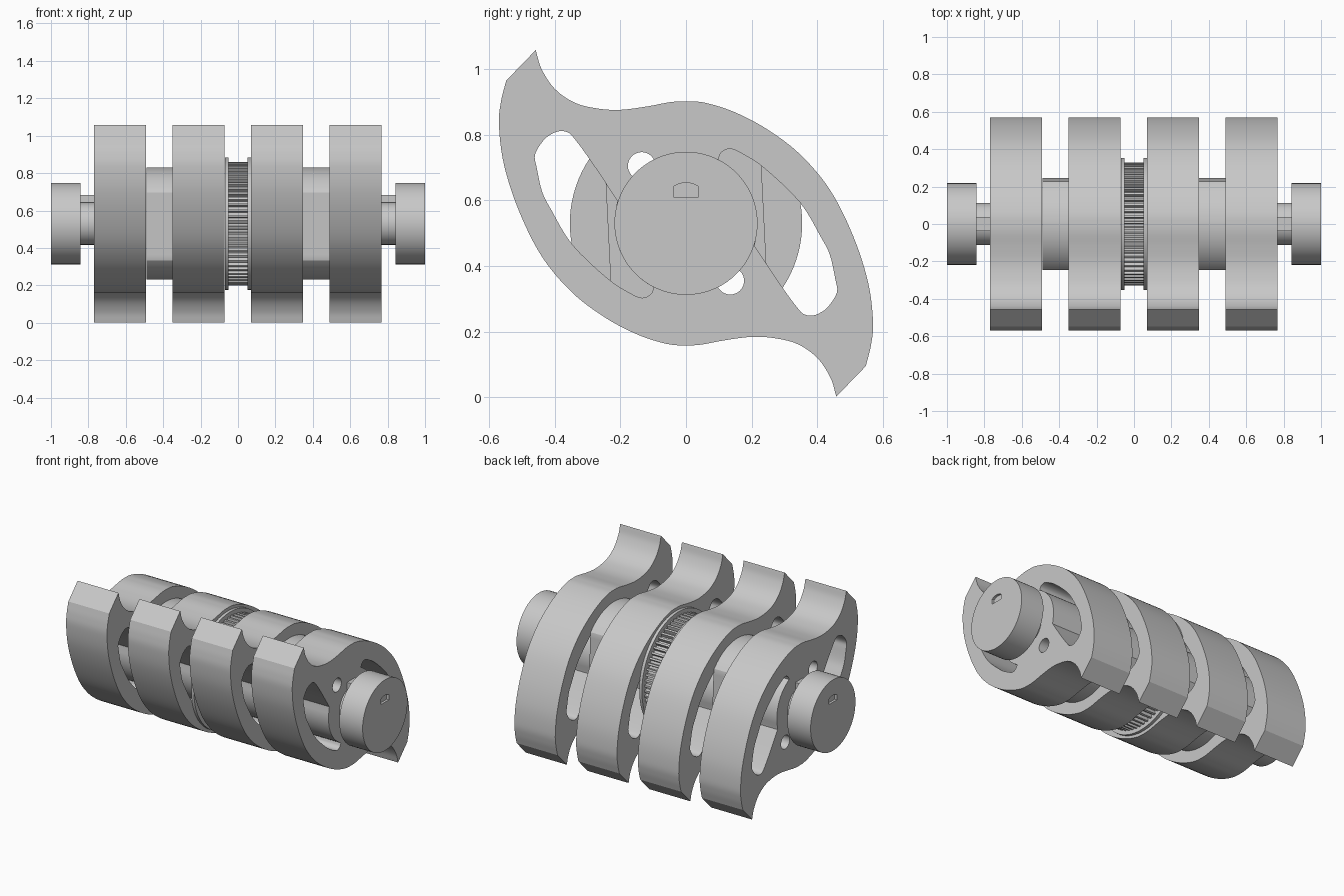
import bpy, bmesh
from math import sin, cos, pi, radians
from mathutils import Vector, Matrix

cube = bpy.data.objects.get("Cube")
if cube:
    bpy.data.objects.remove(cube, do_unlink=True)

AXIS_Z = 0.53
GREY = (0.58, 0.58, 0.58, 1)
steel = bpy.data.materials.new("plain grey metal")
steel.use_nodes = True
steel.diffuse_color = GREY
steel.node_tree.nodes["Principled BSDF"].inputs["Base Color"].default_value = GREY


def circle(r, n=72, cy=0, cz=0):
    return [(cy + r * cos(2 * pi * i / n), cz + r * sin(2 * pi * i / n)) for i in range(n)]


def half_turn(points):
    return [(-y, -z) for y, z in points]


def smooth_path(points, steps=6):
    """Catmull-Rom curve through the points, ends included."""
    p = [Vector(q) for q in points]
    p = [2 * p[0] - p[1]] + p + [2 * p[-1] - p[-2]]
    out = []
    for a, b, c, d in zip(p, p[1:], p[2:], p[3:]):
        for i in range(steps):
            t = i / steps
            out.append(tuple(0.5 * (2 * b + (c - a) * t + (2 * a - 5 * b + 4 * c - d) * t ** 2
                                    + (3 * b - a - 3 * c + d) * t ** 3)))
    return out + [tuple(p[-2])]


def plate(name, x0, x1, loops):
    """Extrude outlines given in (y, z) about the axis from x0 to x1; inner loops become holes."""
    curve = bpy.data.curves.new(name, 'CURVE')
    curve.dimensions = '2D'
    curve.fill_mode = 'BOTH'
    curve.extrude = (x1 - x0) / 2
    for loop in loops:
        spline = curve.splines.new('POLY')
        spline.points.add(len(loop) - 1)
        for point, (y, z) in zip(spline.points, loop):
            point.co = (y, z, 0, 1)
        spline.use_cyclic_u = True
    helper = bpy.data.objects.new(name + " helper", curve)
    bpy.context.collection.objects.link(helper)
    bpy.context.view_layer.update()
    graph = bpy.context.evaluated_depsgraph_get()
    mesh = bpy.data.meshes.new_from_object(helper.evaluated_get(graph))
    bpy.data.objects.remove(helper, do_unlink=True)
    # lay the outline in the yz plane
    turn = Matrix(((0, 0, 1, (x0 + x1) / 2), (1, 0, 0, 0), (0, 1, 0, AXIS_Z), (0, 0, 0, 1)))
    bm = bmesh.new()
    bm.from_mesh(mesh)
    bm.transform(turn)
    bmesh.ops.remove_doubles(bm, verts=bm.verts, dist=1e-5)
    bmesh.ops.recalc_face_normals(bm, faces=bm.faces)
    bm.to_mesh(mesh)
    bm.free()
    mesh.name = name
    mesh.materials.clear()
    mesh.materials.append(steel)
    obj = bpy.data.objects.new(name, mesh)
    bpy.context.collection.objects.link(obj)
    bpy.ops.object.select_all(action='DESELECT')
    obj.select_set(True)
    bpy.context.view_layer.objects.active = obj
    bpy.ops.object.shade_smooth_by_angle(angle=radians(25))
    return obj


# Outlines relative to the axis
blade_half = smooth_path([
    (-.458, .528), (-.44, .47), (-.40, .41), (-.34, .368), (-.27, .35), (-.2, .346),
    (-.12, .356), (-.05, .369), (0, .372), (.06, .367), (.15, .338), (.25, .285),
    (.35, .208), (.44, .1), (.51, -.04), (.555, -.18), (.57, -.3), (.564, -.37), (.548, -.435)])
blade_outline = blade_half + half_turn(blade_half)

window_outer = smooth_path([
    (-.098, -.195), (-.108, -.216), (-.135, -.227), (-.175, -.21), (-.24, -.167),
    (-.347, -.064), (-.41, .04), (-.438, .095), (-.455, .17), (-.46, .21), (-.435, .252),
    (-.41, .272), (-.385, .281), (-.36, .277), (-.34, .258), (-.29, .19), (-.21, .07)], 4)
hub_arc = [(.218 * cos(a), .218 * sin(a)) for a in (radians(d) for d in range(166, 242, 6))]
window = window_outer + hub_arc

bolt_hole = circle(.042, 32, -.135, .175)
bolt_holes = [bolt_hole, half_turn(bolt_hole)]


def flat_sided(r, n=96):
    out = []
    for y, z in circle(r, n):
        side = 1 if y > 0 else -1
        limit = .2385 - .05 * z * side
        out.append((side * min(abs(y), limit), z))
    return out


# Four spiral blades
for i, x in enumerate((-.77, -.35, .07, .49)):
    plate(f"blade_{i + 1}", x, x + .278, [blade_outline, window, half_turn(window)] + bolt_holes)

# Central toothed wheel with a flange on each side
TEETH = 64
teeth = []
for i in range(TEETH):
    for part, r in ((0, .308), (.45, .308), (.55, .33), (.9, .33)):
        a = 2 * pi * (i + part) / TEETH
        teeth.append((r * cos(a), r * sin(a)))
plate("toothed_wheel", -.052, .052, [teeth] + bolt_holes)

key = [(-.038, .112), (.038, .112), (.038, .154), (-.038, .154)]
slot = [(-.038, .08), (.038, .08)] + smooth_path([(.038, .112), (.02, .121), (0, .123), (-.02, .121), (-.038, .112)], 3)


def both_sides(name, x0, x1, loops):
    plate("left_" + name, x0, x1, loops)
    plate("right_" + name, -x1, -x0, loops)


both_sides("flange", .052, .07, [circle(.354, 96)] + bolt_holes)
both_sides("spacer", .348, .49, [flat_sided(.3)] + bolt_holes)
# Shaft ends with key and slotted caps
both_sides("neck", .768, .842, [circle(.113, 48)])
both_sides("key", .768, .842, [key])
both_sides("cap", .842, .985, [circle(.218)])
both_sides("cap_face", .985, 1, [circle(.218), slot])
